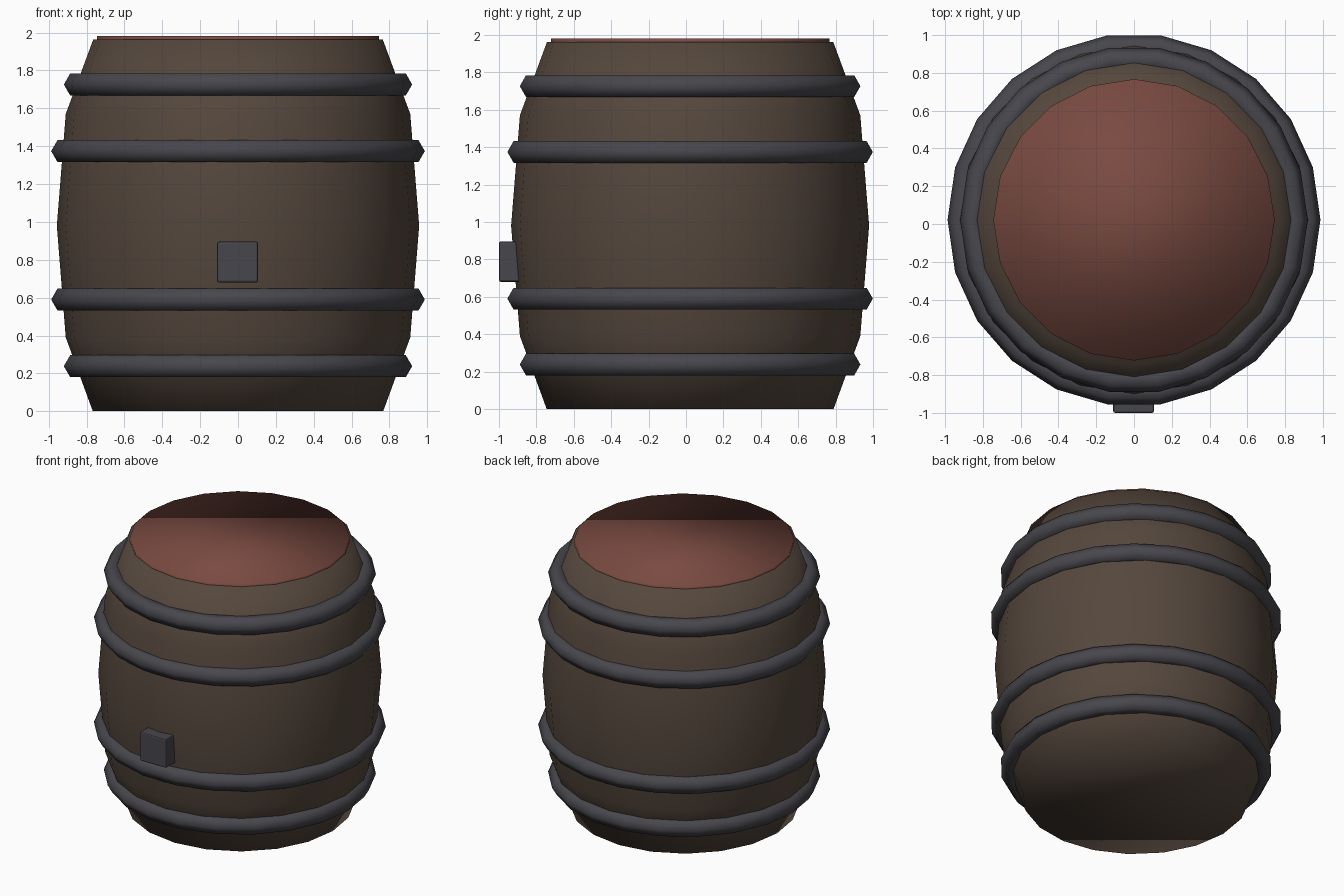
import bpy, bmesh
from math import cos, sin, tau

if "Cube" in bpy.data.objects:
    bpy.data.objects.remove(bpy.data.objects["Cube"])

CY = 0.022  # barrel axis sits slightly behind the origin


def material(name, color):
    m = bpy.data.materials.new(name)
    m.diffuse_color = (*color, 1)
    m.use_nodes = True
    m.node_tree.nodes["Principled BSDF"].inputs["Base Color"].default_value = m.diffuse_color
    return m


wood = material("brown_wood", (0.09, 0.063, 0.046))
red_wood = material("red_wood", (0.19, 0.068, 0.052))
iron = material("dark_iron", (0.062, 0.062, 0.073))


def turned(name, profile, sides, mat):
    """Solid of revolution from (radius, z) points, closed by n-gon caps."""
    bm = bmesh.new()
    rings = [[bm.verts.new((r * cos(tau * i / sides), CY + r * sin(tau * i / sides), z))
              for i in range(sides)] for r, z in profile]
    for a, b in zip(rings, rings[1:]):
        for i in range(sides):
            j = (i + 1) % sides
            bm.faces.new((a[i], a[j], b[j], b[i]))
    bm.faces.new(rings[0][::-1])
    bm.faces.new(rings[-1])
    for f in bm.faces:
        f.smooth = True
    me = bpy.data.meshes.new(name)
    bm.to_mesh(me)
    bm.free()
    me.materials.append(mat)
    ob = bpy.data.objects.new(name, me)
    bpy.context.collection.objects.link(ob)
    return ob


# Bulging body and thin lid
turned("barrel_body", [(0.767, 0), (0.91, 0.39), (0.957, 0.98),
                       (0.91, 1.57), (0.765, 1.963)], 20, wood)
turned("lid", [(0.745, 1.94), (0.745, 1.982)], 20, red_wood)

# Four iron hoops with a six-sided section, mirrored about mid height
for major, dz in ((0.853, 0.744), (0.92, 0.392)):
    for side, label in ((-1, "lower"), (1, "upper")):
        bpy.ops.mesh.primitive_torus_add(
            major_segments=22, minor_segments=6, major_radius=major,
            minor_radius=0.067, location=(0, CY, 0.982 + side * dz))
        hoop = bpy.context.object
        hoop.name = f"{label}_{'end' if dz > 0.5 else 'middle'}_hoop"
        hoop.data.materials.append(iron)
        bpy.ops.object.shade_smooth()

# Square bung block on the front
bpy.ops.mesh.primitive_cube_add(size=0.216, location=(-0.002, -0.892, 0.788))
bung = bpy.context.object
bung.name = "front_bung"
bung.data.materials.append(iron)
bevel = bung.modifiers.new("soft_edges", 'BEVEL')
bevel.width = 0.01
bevel.segments = 2
